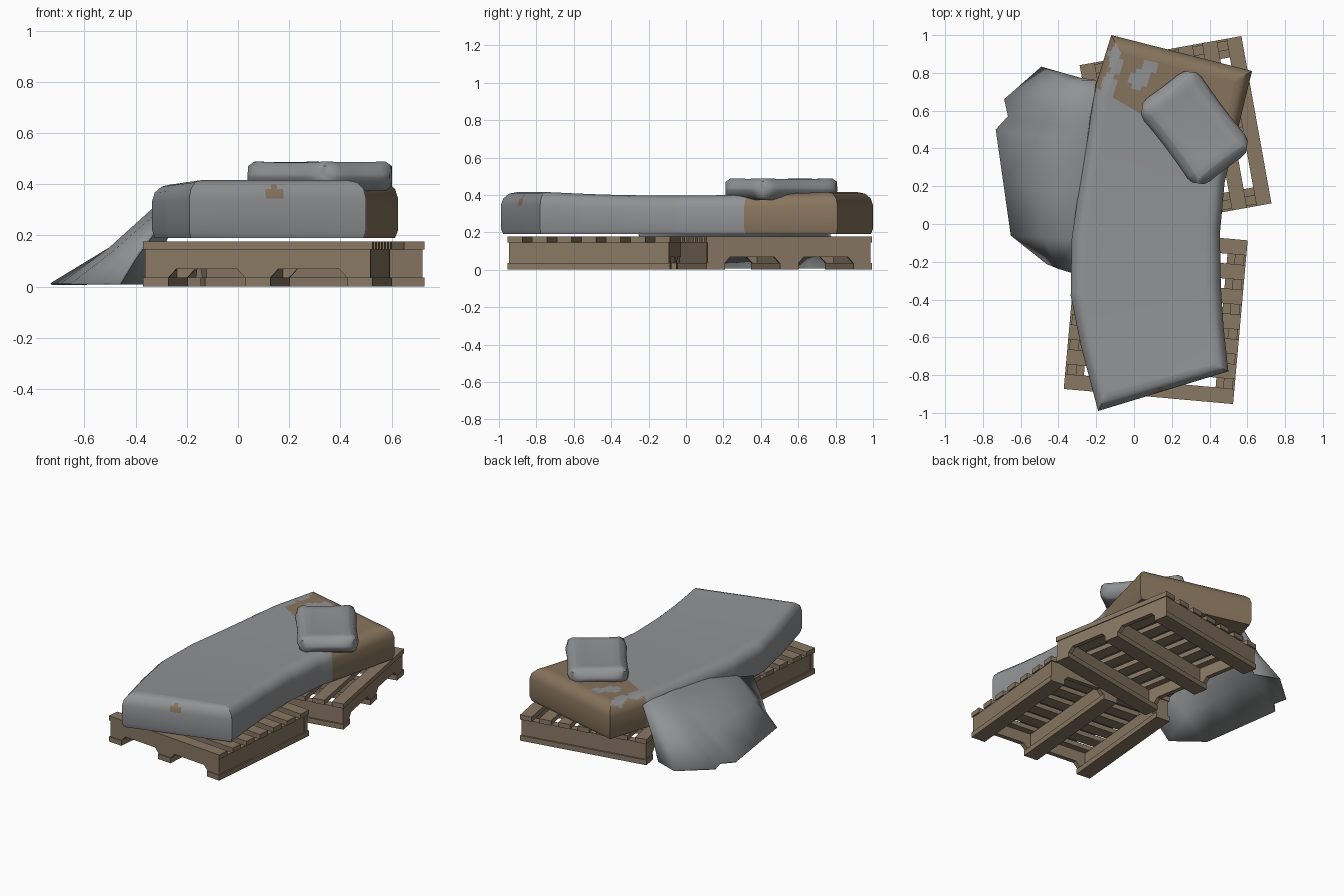
import bpy, bmesh, math
from mathutils import Vector, Matrix

if "Cube" in bpy.data.objects:
    bpy.data.objects.remove(bpy.data.objects["Cube"])


def material(name, rgb):
    m = bpy.data.materials.new(name)
    m.diffuse_color = (*rgb, 1)
    m.use_nodes = True
    m.node_tree.nodes["Principled BSDF"].inputs["Base Color"].default_value = m.diffuse_color
    return m


WOOD = material("pallet_wood", (0.25, 0.188, 0.125))
BROWN = material("mattress_brown", (0.245, 0.176, 0.11))
GREY = material("grey_cloth", (0.285, 0.29, 0.30))


def finish(name, bm, mats, smooth=None):
    bmesh.ops.recalc_face_normals(bm, faces=bm.faces)
    me = bpy.data.meshes.new(name)
    bm.to_mesh(me)
    bm.free()
    for m in mats:
        me.materials.append(m)
    ob = bpy.data.objects.new(name, me)
    bpy.context.collection.objects.link(ob)
    if smooth:
        bpy.ops.object.select_all(action='DESELECT')
        ob.select_set(True)
        bpy.context.view_layer.objects.active = ob
        bpy.ops.object.shade_smooth_by_angle(angle=math.radians(smooth))
    return ob


def add_box(bm, center, size):
    mat = Matrix.Translation(center) @ Matrix.Diagonal((*size, 1))
    bmesh.ops.create_cube(bm, size=1, matrix=mat)


def cut(bm, co, no):
    bmesh.ops.bisect_plane(bm, geom=bm.verts[:] + bm.edges[:] + bm.faces[:],
                           plane_co=co, plane_no=no)


def soft_box(size, bevel, nx, ny, segments=3, profile=0.5):
    """Box with rounded top and bottom rims, cut into a grid so it can be bent."""
    bm = bmesh.new()
    add_box(bm, (0, 0, 0), size)
    rims = [e for e in bm.edges if abs(e.verts[0].co.z - e.verts[1].co.z) < 1e-4]
    bmesh.ops.bevel(bm, geom=rims, offset=bevel, segments=segments,
                    profile=profile, affect='EDGES')
    for i in range(1, nx):
        cut(bm, (size[0] * (i / nx - 0.5), 0, 0), (1, 0, 0))
    for i in range(1, ny):
        cut(bm, (0, size[1] * (i / ny - 0.5), 0), (0, 1, 0))
    return bm


def pallet(name, x, y, angle):
    w, d = 0.90, 0.87
    bm = bmesh.new()
    # runners and stringers
    for sx in (-1, 0, 1):
        add_box(bm, (sx * (w / 2 - 0.05), 0, 0.0175), (0.10, d, 0.035))
        add_box(bm, (sx * (w / 2 - 0.035), 0, 0.09), (0.05, d - 0.03, 0.11))
    # top slats
    for i in range(7):
        add_box(bm, (0, (i / 6 - 0.5) * (d - 0.08), 0.161), (w, 0.08, 0.032))
    # end boards with two notches in the lower edge
    b = w / 2 - 0.008
    half = [(0.05, 0.035), (0.08, 0.068), (0.32, 0.068), (0.35, 0.035), (b, 0.035)]
    outline = [(-a, z) for a, z in reversed(half)] + half
    outline += [(b, 0.145), (-b, 0.145)]
    for y0 in (-d / 2 + 0.006, d / 2 - 0.036):
        f = bm.faces.new([bm.verts.new((a, y0, z)) for a, z in outline])
        r = bmesh.ops.extrude_face_region(bm, geom=[f])
        bmesh.ops.translate(bm, vec=(0, 0.03, 0),
                            verts=[v for v in r['geom'] if isinstance(v, bmesh.types.BMVert)])
    ob = finish(name, bm, [WOOD])
    ob.location = (x, y, 0)
    ob.rotation_euler.z = math.radians(angle)


pallet("front_pallet", 0.115, -0.48, -5.1)
pallet("back_pallet", 0.22, 0.475, 100.2)

# mattress: a soft box bent between its left and right edge curves
LEFT = [(-.19, -.99), (-.28, -.65), (-.335, -.38), (-.33, -.08), (-.275, .3), (-.22, .68), (-.12, 1.0)]
RIGHT = [(.50, -.78), (.475, -.55), (.46, -.33), (.455, -.05), (.48, .22), (.55, .5), (.625, .81)]


def along(pts, t):
    s = min(max(t, 0), 1) * (len(pts) - 1)
    i = min(int(s), len(pts) - 2)
    return Vector(pts[i]).lerp(Vector(pts[i + 1]), s - i)


SX, SY, SZ = 0.76, 1.9, 0.26
bm = soft_box((SX, SY, SZ), 0.07, 30, 72)
for v in bm.verts:
    a, t = v.co.x / SX + 0.5, v.co.y / SY + 0.5
    p = along(LEFT, t).lerp(along(RIGHT, t), a)
    z = 0.28 + v.co.z
    if v.co.z > 0:
        z += 0.022 * ((2 * t - 1) ** 2 - 0.6) * v.co.z / (SZ / 2)
    v.co = (p.x, p.y, max(z, 0.19))
# blanket edge runs diagonally over the head end
edge_co, edge_no = Vector((-.2, .72, 0)), Vector((.39, .67, 0)).normalized()
cut(bm, edge_co, edge_no)
GREY_SPOTS = [(-.1, .87, .035, .08), (.03, .77, .06, .05), (.08, .83, .04, .03), (-.13, .74, .04, .06)]
for f in bm.faces:
    c = f.calc_center_median()
    grey = (c - edge_co).dot(edge_no) < 0
    for x, y, rx, ry in GREY_SPOTS:
        if c.z > 0.38 and ((c.x - x) / rx) ** 2 + ((c.y - y) / ry) ** 2 < 1:
            grey = True
    if c.y < -0.8 and ((c.x - .14) / .035) ** 2 + ((c.z - .36) / .03) ** 2 < 1:
        grey = False
    f.material_index = int(grey)
finish("mattress_with_blanket", bm, [BROWN, GREY], 50)

# pillow: chamfered corners, pinched sides, slightly hollow top
PX, PY, PZ = 0.57, 0.40, 0.118
bm = soft_box((PX, PY, PZ), 0.053, 12, 8, 2, 0.4)
for v in bm.verts:
    over = abs(v.co.x) + abs(v.co.y) - (PX + PY) / 2 + 0.07
    if over > 0:
        v.co.x -= math.copysign(over / 2, v.co.x)
        v.co.y -= math.copysign(over / 2, v.co.y)
    u, w = v.co.x / (PX / 2), v.co.y / (PY / 2)
    v.co.x *= 1 - 0.04 * (1 - w * w)
    v.co.y *= 1 - 0.07 * (1 - u * u)
    if v.co.z > 0.03:
        v.co.z -= 0.014 * (1 - u * u) * (1 - w * w)
    v.co.z += 0.432
bmesh.ops.rotate(bm, verts=bm.verts, cent=(0, 0, 0), matrix=Matrix.Rotation(math.radians(-53), 3, 'Z'))
bmesh.ops.translate(bm, verts=bm.verts, vec=(.32, .51, 0))
finish("pillow", bm, [GREY], 50)

# blanket falling to the ground: rows of inner, middle and outer points
ROWS = [
    [(-.20, .76, .36), (-.28, .77, .18), (-.33, .77, .01)],
    [(-.21, .68, .37), (-.38, .76, .17), (-.49, .83, .01)],
    [(-.23, .58, .37), (-.46, .62, .17), (-.685, .66, .01)],
    [(-.24, .50, .37), (-.46, .53, .17), (-.665, .57, .01)],
    [(-.25, .42, .36), (-.50, .46, .15), (-.73, .50, .01)],
    [(-.29, .15, .34), (-.50, .18, .15), (-.69, .22, .01)],
    [(-.31, -.08, .29), (-.48, -.07, .14), (-.65, -.06, .01)],
    [(-.32, -.26, .22), (-.40, -.235, .11), (-.46, -.21, .01)],
]
bm = bmesh.new()
grid = [[bm.verts.new(p) for p in row] for row in ROWS]
for r0, r1 in zip(grid, grid[1:]):
    for i in range(2):
        bm.faces.new((r0[i], r0[i + 1], r1[i + 1], r1[i]))
ob = finish("hanging_blanket", bm, [GREY], 60)
mod = ob.modifiers.new("thickness", 'SOLIDIFY')
mod.thickness = 0.008
mod.offset = 0
